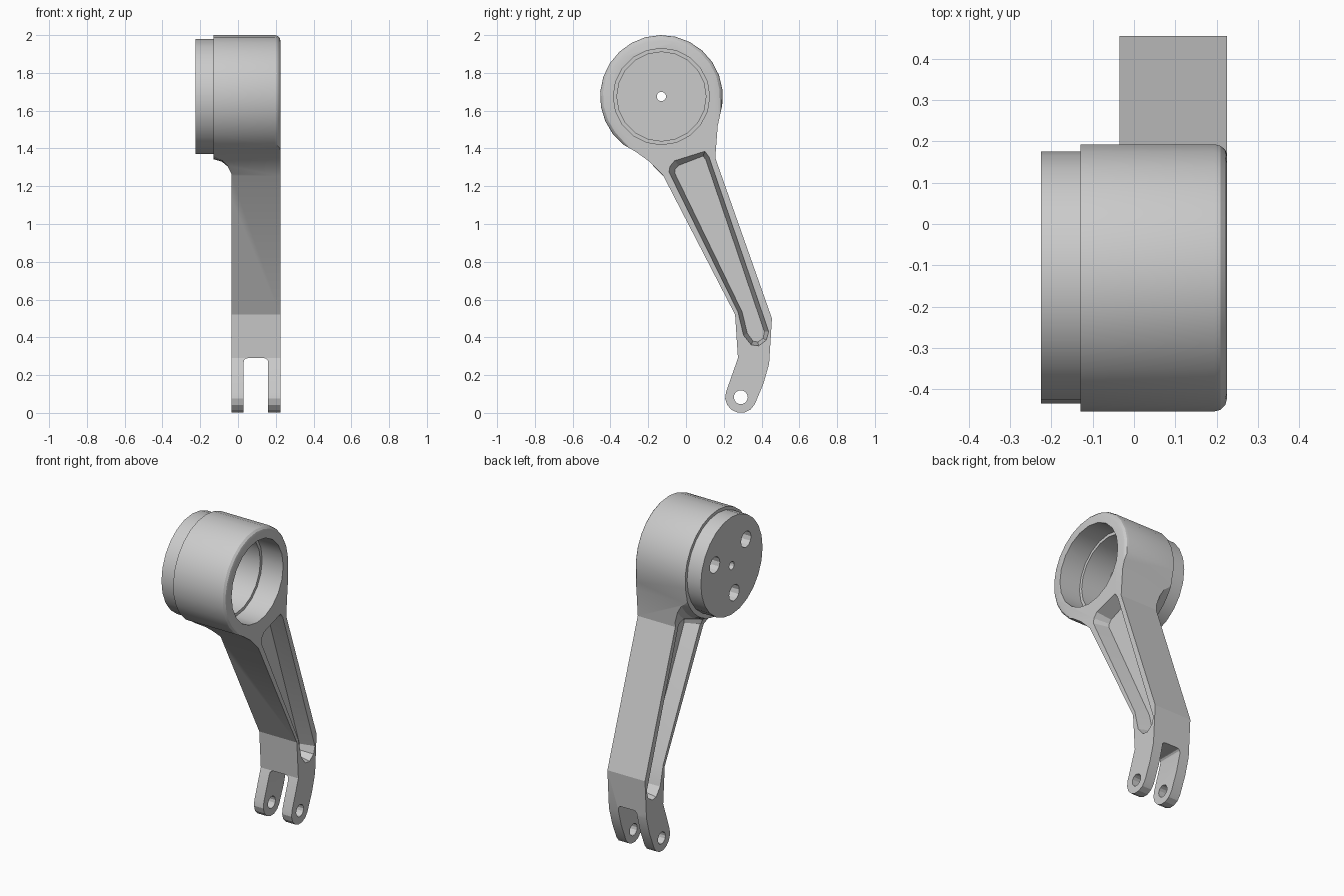
import bpy, bmesh
from math import sin, cos, radians, tau

if "Cube" in bpy.data.objects:
    bpy.data.objects.remove(bpy.data.objects["Cube"])

CY, CZ = -0.13, 1.675          # housing axis (runs along x)
X0, X1 = -0.035, 0.225         # arm thickness


def finish(name, bm):
    bmesh.ops.recalc_face_normals(bm, faces=bm.faces)
    me = bpy.data.meshes.new(name)
    bm.to_mesh(me)
    bm.free()
    ob = bpy.data.objects.new(name, me)
    bpy.context.collection.objects.link(ob)
    return ob


def skin(name, rings, rim=0):
    """Closed solid through rings of points; optionally round the first rim edges of the last ring."""
    bm = bmesh.new()
    vs = [[bm.verts.new(p) for p in r] for r in rings]
    n = len(rings[0])
    for a, b in zip(vs, vs[1:]):
        for i in range(n):
            j = (i + 1) % n
            bm.faces.new((a[i], a[j], b[j], b[i]))
    bm.faces.new(vs[0])
    bm.faces.new(vs[-1])
    if rim:
        last = vs[-1]
        edges = [bm.edges.get((last[i], last[i + 1])) for i in range(rim - 1)]
        bmesh.ops.bevel(bm, geom=edges, offset=0.03, segments=3, profile=0.5, affect='EDGES')
    return finish(name, bm)


def prism(name, pts, x0, x1, pts1=None, rim=0):
    return skin(name, [[(x0, y, z) for y, z in pts],
                       [(x1, y, z) for y, z in (pts1 or pts)]], rim)


def lathe(name, profile, y=CY, z=CZ, n=24):
    return skin(name, [[(x, y + r * cos(tau * i / n), z + r * sin(tau * i / n))
                        for i in range(n)] for x, r in profile])


def boolean(target, tool, op='DIFFERENCE'):
    m = target.modifiers.new(op.lower(), 'BOOLEAN')
    m.operation, m.object, m.solver = op, tool, 'EXACT'
    bpy.context.view_layer.objects.active = target
    bpy.ops.object.modifier_apply(modifier=m.name)
    bpy.data.objects.remove(tool, do_unlink=True)


def arc(cy, cz, r, a0, a1, n):
    return [(cy + r * cos(radians(a0 + (a1 - a0) * i / n)),
             cz + r * sin(radians(a0 + (a1 - a0) * i / n))) for i in range(n + 1)]


# Housing and arm share one side profile
ring = arc(CY, CZ, 0.325, -8, 232, 17)
profile = ring + [(-0.27, 1.385), (-0.20, 1.335), (-0.12, 1.255), (0.26, 0.52), (0.275, 0.29)]
profile += arc(0.29, 0.083, 0.083, 160, 335, 7)
profile += [(0.41, 0.155), (0.44, 0.26), (0.455, 0.50), (0.155, 1.35), (0.168, 1.52)]
body = prism("swing_arm", profile, -0.13, X1, rim=len(ring))

# Flared shoulder where the wide housing narrows to the arm
boolean(body, lathe("shoulder_envelope", [(-0.2, 0.332), (-0.13, 0.332), (-0.085, 0.345),
        (-0.055, 0.37), (X0, 0.41), (X0, 3), (0.4, 3)], n=48), 'INTERSECT')

# End cap
boolean(body, lathe("end_cap", [(-0.225, 0.305), (-0.11, 0.305)]), 'UNION')

# Stepped bore, centre hole and three blind holes in the cap
boolean(body, lathe("bore", [(-0.10, 0.236), (0.08, 0.236), (0.08, 0.255), (0.4, 0.255)], n=20))
boolean(body, lathe("centre_hole", [(-0.4, 0.025), (0.0, 0.025)], n=12))
for a in (22, 142, 262):
    boolean(body, lathe("cap_hole", [(-0.4, 0.05), (-0.13, 0.05)],
                        CY + 0.18 * cos(radians(a)), CZ + 0.18 * sin(radians(a)), 12))

# Tapered pockets on both faces of the arm, leaving a web
outer = [(-0.09, 1.275), (-0.085, 1.305), (-0.06, 1.335), (0.10, 1.385), (0.122, 1.355),
         (0.438, 0.43), (0.425, 0.385), (0.385, 0.355), (0.345, 0.36), (0.305, 0.41), (0.275, 0.535)]
inner = [(-0.06, 1.27), (-0.057, 1.29), (-0.04, 1.31), (0.09, 1.36), (0.105, 1.34),
         (0.415, 0.43), (0.408, 0.395), (0.38, 0.375), (0.355, 0.38), (0.325, 0.42), (0.297, 0.535)]
for floor, face, out in ((0.135, X1, 0.3), (0.055, X0, -0.128)):
    boolean(body, skin("pocket", [[(x, y, z) for y, z in pts] for x, pts in
                                  ((floor, inner), (face, outer), (out, outer))]))

# Fork slot and pin hole
bm = bmesh.new()
bmesh.ops.create_cube(bm, size=1)
for v in bm.verts:
    v.co = (0.095 + v.co.x * 0.13, 0.3 + v.co.y, 0.04 + v.co.z * 0.5)
top = [e for e in bm.edges if all(v.co.z > 0.2 for v in e.verts)
       and abs(e.verts[0].co.y - e.verts[1].co.y) > 0.5]
bmesh.ops.bevel(bm, geom=top, offset=0.022, segments=3, profile=0.5, affect='EDGES')
boolean(body, finish("fork_slot", bm))
boolean(body, lathe("pin_hole", [(-0.4, 0.037), (0.4, 0.037)], 0.29, 0.083, 14))

bpy.context.view_layer.objects.active = body
body.select_set(True)
bpy.ops.object.shade_smooth_by_angle(angle=radians(20))
